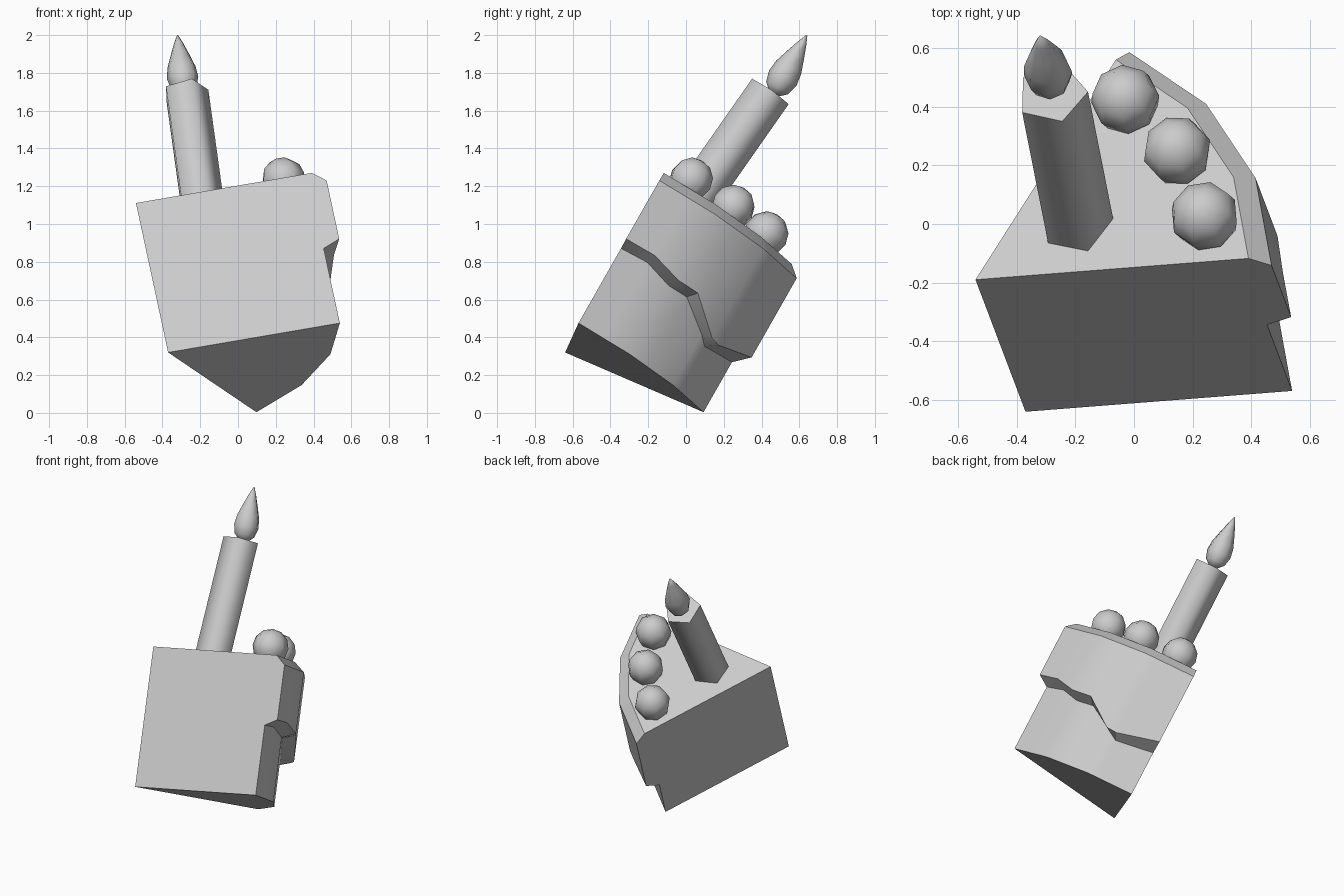
import bpy, bmesh, math
from mathutils import Matrix, Vector

if "Cube" in bpy.data.objects:
    bpy.data.objects.remove(bpy.data.objects["Cube"])

# tilted frame of the slice: origin at the bottom of the wedge point
APEX = Vector((-0.37, -0.64, 0.32))
UP = Vector((-0.184, 0.486, 0.854)).normalized()


def frame(origin, up, side):
    """Matrix whose z axis is up and whose x axis lies towards side."""
    x = (side - up * side.dot(up)).normalized()
    y = up.cross(x)
    return Matrix.Translation(origin) @ Matrix((x, y, up)).transposed().to_4x4()


def finish(name, bm, matrix, angle):
    bmesh.ops.remove_doubles(bm, verts=bm.verts, dist=1e-5)
    bmesh.ops.recalc_face_normals(bm, faces=bm.faces)
    bm.transform(matrix)
    mesh = bpy.data.meshes.new(name)
    bm.to_mesh(mesh)
    bm.free()
    ob = bpy.data.objects.new(name, mesh)
    bpy.context.collection.objects.link(ob)
    bpy.ops.object.select_all(action='DESELECT')
    ob.select_set(True)
    bpy.context.view_layer.objects.active = ob
    bpy.ops.object.shade_smooth_by_angle(angle=math.radians(angle))
    return ob


def lathe(name, profile, sides, matrix, angle):
    bm = bmesh.new()
    rings = []
    for r, h in profile:
        rings.append([bm.verts.new((r * math.cos(i * math.tau / sides),
                                    r * math.sin(i * math.tau / sides), h))
                      for i in range(sides)])
    for a, b in zip(rings, rings[1:]):
        for i in range(sides):
            j = (i + 1) % sides
            bm.faces.new((a[i], a[j], b[j], b[i]))
    bm.faces.new(rings[0])
    bm.faces.new(rings[-1])
    bmesh.ops.dissolve_degenerate(bm, edges=bm.edges, dist=1e-5)
    return finish(name, bm, matrix, angle)


# cake wedge with icing: (angle, inner icing edge height, outer icing edge height)
drips = [(0, .463, .504), (10, .472, .508), (20, .425, .46), (28, .432, .465),
         (40, .312, .31), (44, .275, .305), (60, .31, .376)]
HEIGHT = 0.926
bm = bmesh.new()
bottom, top = bm.verts.new((0, 0, 0)), bm.verts.new((0, 0, HEIGHT))
columns = []
for deg, inner, outer in drips:
    t = math.radians(deg)
    # three straight 20 degree facets around the rim
    k = math.cos(math.radians(10)) / math.cos(math.radians(deg % 20 - 10))
    profile = [(.925, 0), (.925, inner), (1.016, outer), (1.016, .866), (.947, HEIGHT)]
    columns.append([bm.verts.new((r * k * math.cos(t), r * k * math.sin(t), u))
                    for r, u in profile])
for a, b in zip(columns, columns[1:]):
    for i in range(len(a) - 1):
        bm.faces.new((a[i], b[i], b[i + 1], a[i + 1]))
    bm.faces.new((bottom, b[0], a[0]))
    bm.faces.new((top, a[-1], b[-1]))
for c in (columns[0], columns[-1]):
    bm.faces.new([bottom] + c + [top])
finish("cake_slice", bm, frame(APEX, UP, Vector((.983, .076, .167))), 30)

# berries along the rim
for i, pos in enumerate([(-.03, .425, .95), (.147, .25, 1.09), (.24, .027, 1.235)]):
    bm = bmesh.new()
    bmesh.ops.create_uvsphere(bm, u_segments=8, v_segments=6, radius=.118)
    finish(f"berry_{i + 1}", bm, frame(Vector(pos), UP, Vector((1, .3 * i, 0))), 180)

# five-sided leaning candle
axis = Vector((-.113, .57, .814)).normalized()
candle_top = Vector((-.28, .445, 1.698))
lathe("candle", [(.124, -.86), (.124, 0)], 5,
      frame(candle_top, axis, Vector((.035, -.093, .072))), 80)

# flame
base, tip = Vector((-.283, .466, 1.69)), Vector((-.32, .64, 2.0))
length = (tip - base).length
flame = [(.03, 0), (.067, .035), (.083, .095), (.075, .16), (.05, .235), (.025, .305), (.003, length)]
lathe("flame", flame, 8, frame(base, (tip - base).normalized(), Vector((1, 0, 0))), 180)
